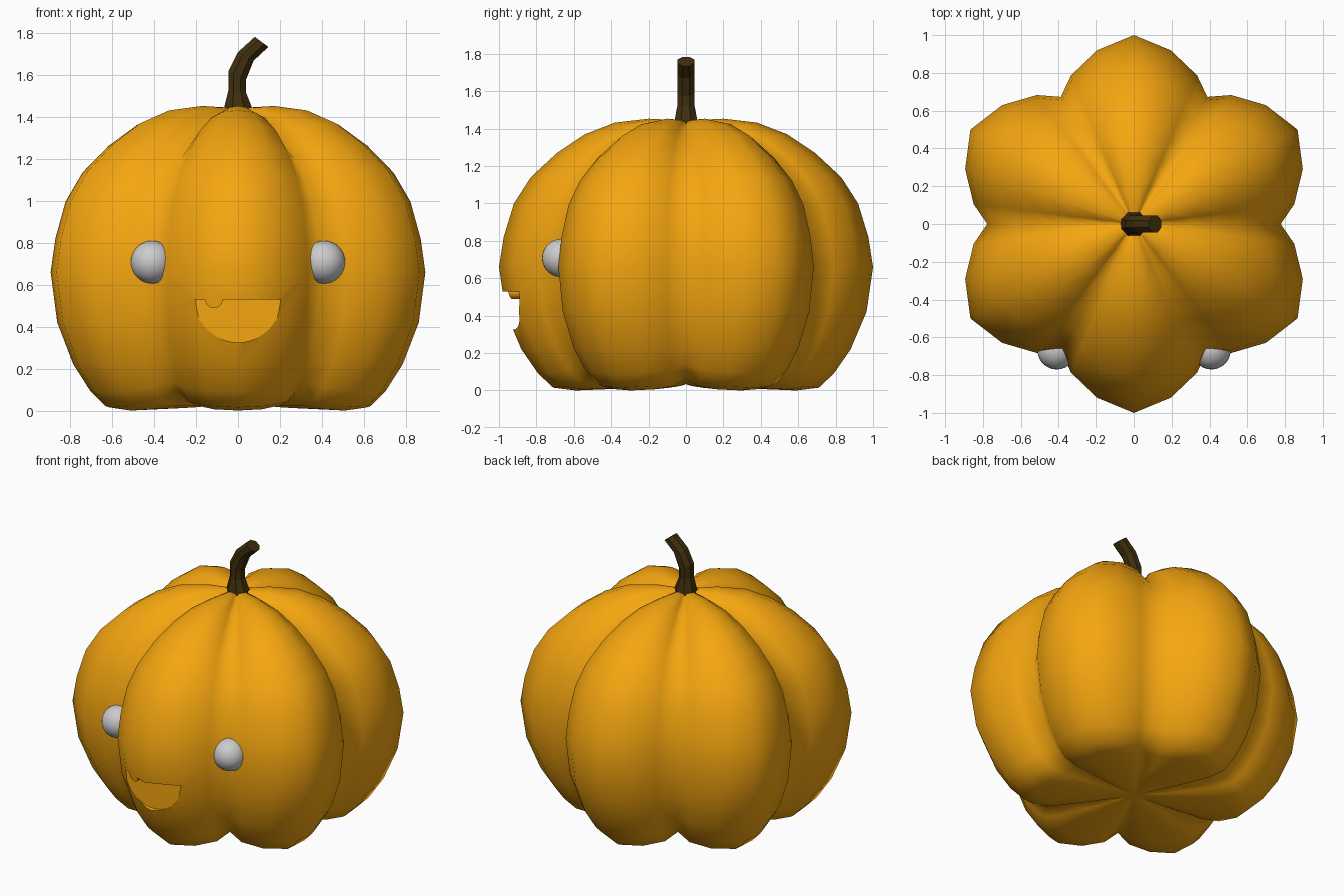
import bpy, bmesh
from math import sin, cos, pi, radians, atan2
from mathutils import Vector

if "Cube" in bpy.data.objects:
    bpy.data.objects.remove(bpy.data.objects["Cube"])


def material(name, rgb):
    m = bpy.data.materials.new(name)
    m.diffuse_color = (*rgb, 1)
    m.use_nodes = True
    m.node_tree.nodes["Principled BSDF"].inputs["Base Color"].default_value = m.diffuse_color
    return m


def make_object(name, bm, mat=None, smooth=False):
    bmesh.ops.recalc_face_normals(bm, faces=bm.faces)
    for f in bm.faces:
        f.smooth = smooth
    me = bpy.data.meshes.new(name)
    bm.to_mesh(me)
    bm.free()
    if mat:
        me.materials.append(mat)
    ob = bpy.data.objects.new(name, me)
    bpy.context.collection.objects.link(ob)
    return ob


def bridge(bm, a, b):
    n = len(a)
    for i in range(n):
        bm.faces.new((a[i], a[(i + 1) % n], b[(i + 1) % n], b[i]))


def fan(bm, ring, co):
    tip = bm.verts.new(co)
    for i in range(len(ring)):
        bm.faces.new((ring[i], ring[(i + 1) % len(ring)], tip))


orange = material("orange_skin", (0.91, 0.38, 0.005))
brown = material("dark_stem", (0.05, 0.028, 0.004))

# Ribbed body: crest radius, height, height offset of the grooves
profile = [(0.12, 0.025, 0.01), (0.3, 0.012, 0.03), (0.59, 0.0, 0.06),
           (0.71, 0.015, 0.07), (0.79, 0.09, 0.05), (0.88, 0.22, 0.02),
           (0.965, 0.42, 0), (1.0, 0.66, 0), (0.975, 0.82, 0),
           (0.92, 1.0, -0.02), (0.83, 1.14, -0.045), (0.69, 1.27, -0.065),
           (0.54, 1.37, -0.085), (0.38, 1.432, -0.085), (0.2, 1.453, -0.06),
           (0.08, 1.447, -0.02)]
# One lobe across: angle from crest, radius factor, share of groove offset
lobe = [(-23, 0.855, 0.4), (-12, 0.94, 0.1), (0, 1, 0),
        (12, 0.94, 0.1), (23, 0.855, 0.4), (30, 0.777, 1)]
bm = bmesh.new()
rings = []
for r, z, dz in profile:
    ring = []
    for k in range(6):
        for off, fac, share in lobe:
            a = radians(-90 + 60 * k + off)
            ring.append(bm.verts.new((r * fac * cos(a), r * fac * sin(a), z + dz * share)))
    rings.append(ring)
for a, b in zip(rings, rings[1:]):
    bridge(bm, a, b)
fan(bm, rings[0], (0, 0, 0.035))
fan(bm, rings[-1], (0, 0, 1.42))
body = make_object("pumpkin_body", bm, orange, True)

# Mouth cutter: half disc with a round tooth left standing
outline = [(-0.205 * cos(pi * i / 24), 0.53 - 0.205 * sin(pi * i / 24)) for i in range(25)]
outline += [(-0.115 + 0.042 * cos(pi * i / 10), 0.53 - 0.042 * sin(pi * i / 10)) for i in range(11)]
bm = bmesh.new()
front = [bm.verts.new((x, -1.2, z)) for x, z in outline]
back = [bm.verts.new((x, -0.89, z)) for x, z in outline]
bridge(bm, front, back)
bm.faces.new(front)
bm.faces.new(back)
cutter = make_object("mouth_cutter", bm, orange)
cutter.hide_render = True
mod = body.modifiers.new("mouth", 'BOOLEAN')
mod.operation = 'DIFFERENCE'
mod.solver = 'EXACT'
mod.object = cutter
bpy.context.view_layer.objects.active = body
bpy.ops.object.modifier_apply(modifier=mod.name)
bpy.data.objects.remove(cutter)

# Eyes
for side, x in (("left", -0.41), ("right", 0.41)):
    bm = bmesh.new()
    bmesh.ops.create_uvsphere(bm, u_segments=32, v_segments=16, radius=0.102)
    eye = make_object(side + "_eye", bm, None, True)
    eye.location = (x, -0.668, 0.708)

# Bent eight-sided stem: left and right edge of each ring, half depth
sections = [((-0.075, 1.40), (0.075, 1.40), 0.07), ((-0.065, 1.45), (0.065, 1.45), 0.06),
            ((-0.045, 1.53), (0.037, 1.52), 0.045), ((-0.045, 1.62), (0.037, 1.575), 0.045),
            ((0.0, 1.71), (0.075, 1.67), 0.045), ((0.08, 1.783), (0.145, 1.735), 0.045)]
bm = bmesh.new()
rings = []
for (x0, z0), (x1, z1), d in sections:
    mid = Vector(((x0 + x1) / 2, 0, (z0 + z1) / 2))
    half = Vector(((x1 - x0) / 2, 0, (z1 - z0) / 2))
    k = 1 / cos(pi / 8)
    rings.append([bm.verts.new(mid + half * k * cos(a) + Vector((0, d * k * sin(a), 0)))
                  for a in (pi / 8 + i * pi / 4 for i in range(8))])
for a, b in zip(rings, rings[1:]):
    bridge(bm, a, b)
bm.faces.new(rings[0])
bm.faces.new(rings[-1])
make_object("stem", bm, brown)
